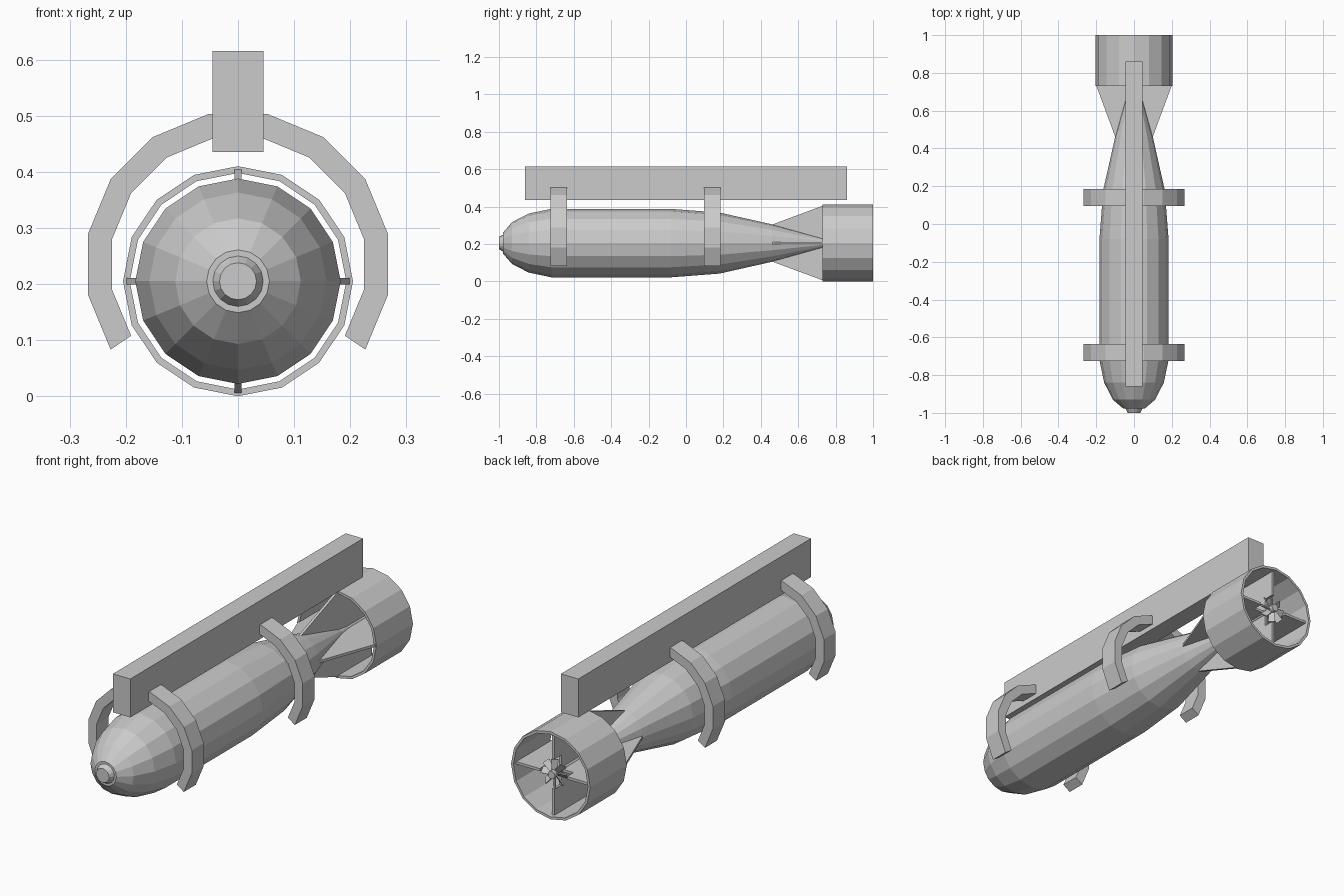
import bpy, bmesh, math
from mathutils import Matrix, Vector

cube = bpy.data.objects.get("Cube")
if cube:
    bpy.data.objects.remove(cube)

AXIS = 0.205   # height of the body's long axis
SIDES = 16

grey = bpy.data.materials.new("plain grey")
grey.use_nodes = True
grey.diffuse_color = (0.6, 0.6, 0.6, 1)
grey.node_tree.nodes["Principled BSDF"].inputs["Base Color"].default_value = grey.diffuse_color


def finish(name, bm):
    bmesh.ops.recalc_face_normals(bm, faces=bm.faces[:])
    mesh = bpy.data.meshes.new(name)
    bm.to_mesh(mesh)
    bm.free()
    mesh.materials.append(grey)
    obj = bpy.data.objects.new(name, mesh)
    bpy.context.collection.objects.link(obj)
    return obj


def lathe(name, profile, closed=False):
    """Turn (y, radius) points around the body axis."""
    bm = bmesh.new()
    rings = []
    for y, r in profile:
        angles = [math.tau * i / SIDES for i in range(SIDES)]
        rings.append([bm.verts.new((r * math.sin(a), y, AXIS + r * math.cos(a))) for a in angles])
    pairs = list(zip(rings, rings[1:]))
    if closed:
        pairs.append((rings[-1], rings[0]))
    for a, b in pairs:
        for i in range(SIDES):
            j = (i + 1) % SIDES
            bm.faces.new((a[i], a[j], b[j], b[i]))
    if not closed:
        bm.faces.new(rings[0])
        bm.faces.new(rings[-1])
    return finish(name, bm)


def plate(name, outline, offset, matrix=Matrix()):
    """Extrude a flat outline, centred on its plane, along offset."""
    bm = bmesh.new()
    offset = Vector(offset)
    face = bm.faces.new([bm.verts.new(Vector(p) - offset / 2) for p in outline])
    out = bmesh.ops.extrude_face_region(bm, geom=[face])
    moved = [v for v in out["geom"] if isinstance(v, bmesh.types.BMVert)]
    bmesh.ops.translate(bm, verts=moved, vec=offset)
    bmesh.ops.transform(bm, matrix=matrix, verts=bm.verts[:])
    return finish(name, bm)


# Body with blunt nose tip and tapering tail
lathe("body", [(-1, 0.033), (-0.978, 0.045), (-0.978, 0.056), (-0.93, 0.112),
               (-0.84, 0.158), (-0.72, 0.183), (-0.08, 0.183), (0.18, 0.163),
               (0.46, 0.1), (0.74, 0.022), (0.8, 0.014), (0.95, 0.014)])

# Open tail shroud
lathe("tail_shroud", [(0.73, 0.205), (1, 0.205), (1, 0.193), (0.73, 0.193)], closed=True)

# Four tail fins, cut back around the propeller
fin = [(0.45, 0.01), (0.45, 0.095), (0.73, 0.199), (0.98, 0.199), (0.98, 0.07),
       (0.93, 0.07), (0.93, 0.01)]
for k, side in enumerate(("top", "left", "bottom", "right")):
    turn = Matrix.Translation((0, 0, AXIS)) @ Matrix.Rotation(k * math.pi / 2, 4, "Y")
    plate("tail_fin_" + side, [(0, y, r) for y, r in fin], (0.012, 0, 0), turn)

# Propeller hub and pitched blades
lathe("propeller_hub", [(0.945, 0.018), (0.995, 0.018)])
blade = [(-0.012, 0, 0.01), (0.012, 0, 0.01), (0.016, 0, 0.065), (-0.016, 0, 0.065)]
for k in range(8):
    turn = (Matrix.Translation((0, 0.97, AXIS)) @ Matrix.Rotation(k * math.tau / 8, 4, "Y")
            @ Matrix.Rotation(math.radians(40), 4, "Z"))
    plate(f"propeller_blade_{k + 1}", blade, (0, 0.005, 0), turn)

# Carrying beam
plate("beam", [(-0.045, 0, 0.435), (0.045, 0, 0.435), (0.045, 0, 0.615), (-0.045, 0, 0.615)],
      (0, 1.72, 0))

# Two open clamps hanging from the beam
angles = [math.radians(-33.75 + 22.5 * i) for i in range(12)]


def arc(radius):
    return [(radius * math.cos(a), 0, 0.235 + radius * math.sin(a)) for a in angles]


for name, y in (("front_clamp", -0.68), ("rear_clamp", 0.14)):
    plate(name, arc(0.273) + arc(0.229)[::-1], (0, 0.088, 0), Matrix.Translation((0, y, 0)))
